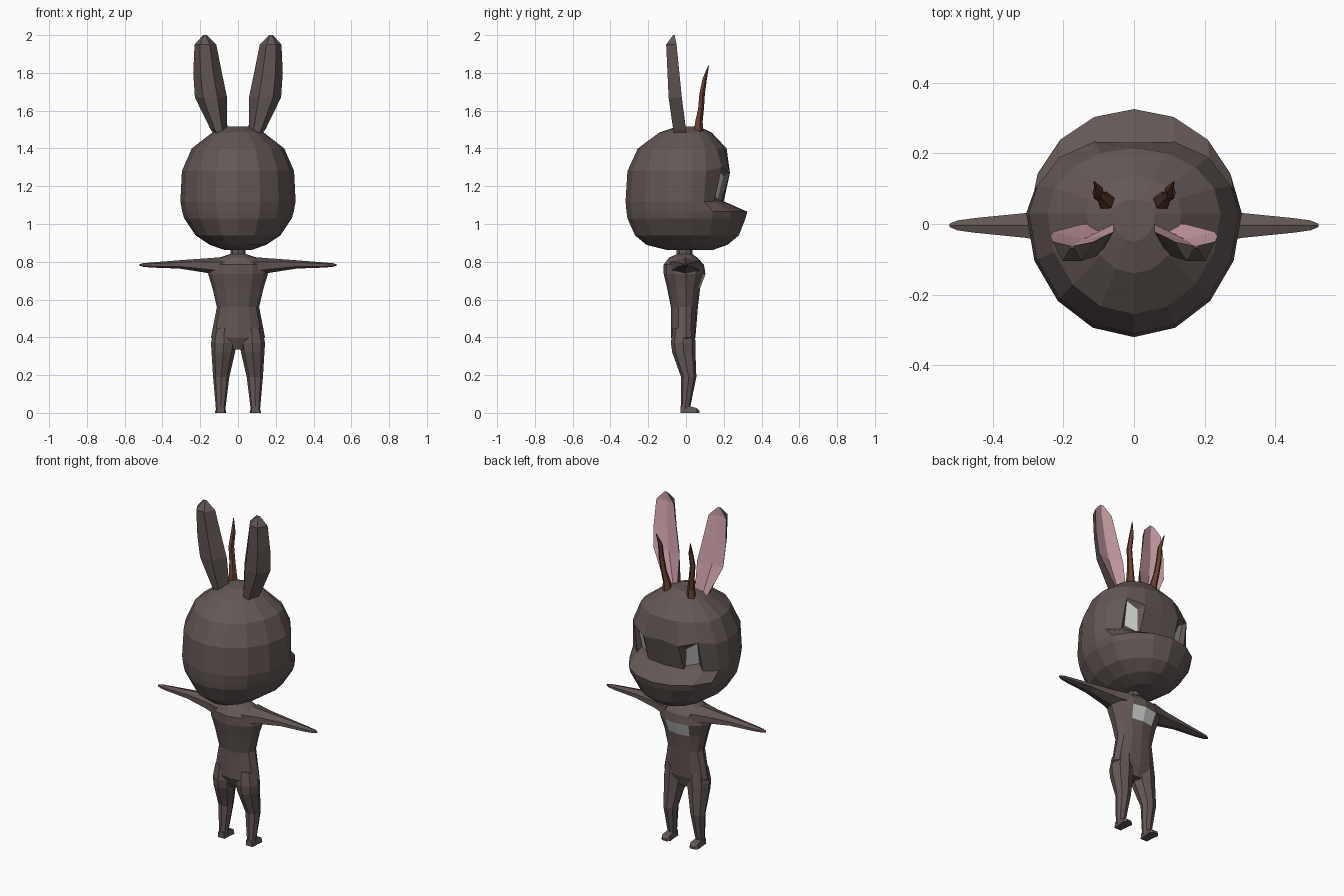
import bpy, bmesh
from math import sin, cos, pi
from mathutils import Vector

cube = bpy.data.objects.get("Cube")
if cube:
    bpy.data.objects.remove(cube)


def material(name, rgb):
    m = bpy.data.materials.new(name)
    m.use_nodes = True
    m.diffuse_color = (*rgb, 1)
    m.node_tree.nodes["Principled BSDF"].inputs["Base Color"].default_value = (*rgb, 1)
    return m


FUR = material("dark fur", (0.125, 0.097, 0.092))
PALE = material("pale grey", (0.6, 0.62, 0.6))
PINK = material("inner ear pink", (0.66, 0.38, 0.43))
HORN = material("horn brown", (0.14, 0.055, 0.03))


def loft(rings):
    """Skin a list of point rings and close both ends."""
    bm = bmesh.new()
    rows = [[bm.verts.new(p) for p in ring] for ring in rings]
    n = len(rows[0])
    for a, b in zip(rows, rows[1:]):
        for i in range(n):
            j = (i + 1) % n
            bm.faces.new((a[i], a[j], b[j], b[i]))
    bm.faces.new(rows[0])
    bm.faces.new(rows[-1])
    bmesh.ops.recalc_face_normals(bm, faces=bm.faces)
    return bm


def finish(bm, name, mats, mirror=False):
    me = bpy.data.meshes.new(name)
    bm.to_mesh(me)
    bm.free()
    for m in mats:
        me.materials.append(m)
    ob = bpy.data.objects.new(name, me)
    bpy.context.collection.objects.link(ob)
    if mirror:
        ob.modifiers.new("Mirror", 'MIRROR').use_mirror_merge = False
    return ob


def oval(z, w, back, front, n, cy=0.0, cx=0.0):
    """Horizontal ring with different depth behind and ahead of cy."""
    pts = []
    for i in range(n):
        a = 2 * pi * i / n
        depth = front - cy if cos(a) > 0 else cy - back
        pts.append((cx + w * sin(a), cy + depth * cos(a), z))
    return pts


# Head: stacked rings, with the muzzle pushed forward low down
head_rings = [
    (0.862, 0.07, -0.10, 0.14), (0.89, 0.15, -0.21, 0.22),
    (0.94, 0.225, -0.27, 0.28), (1.03, 0.285, -0.31, 0.315),
    (1.065, 0.295, -0.315, 0.325), (1.12, 0.305, -0.32, 0.20),
    (1.28, 0.297, -0.31, 0.23), (1.40, 0.245, -0.255, 0.215),
    (1.485, 0.135, -0.14, 0.135), (1.515, 0.06, -0.05, 0.07)]
bm = loft([oval(*r, 16, 0.03) for r in head_rings])

# Brow corners overhang the eyes
for v in bm.verts:
    if abs(v.co.z - 1.28) < 0.01 and v.co.y > 0.1 and 0.1 < abs(v.co.x) < 0.25:
        v.co.y += 0.018
        v.co.z += 0.02 if abs(v.co.x) > 0.15 else -0.01

# Eyes: sunken slanted faces between brow and muzzle
eyes = []
for f in bm.faces:
    c = f.calc_center_median()
    if 1.13 < c.z < 1.27 and c.y > 0.1 and 0.12 < abs(c.x) < 0.2:
        eyes.append(f)
bmesh.ops.inset_individual(bm, faces=eyes, thickness=0.012, depth=-0.02)
for f in eyes:
    f.material_index = 1
    c = f.calc_center_median()
    side = 1 if c.x > 0 else -1
    for v in f.verts:
        inner = abs(v.co.x) < abs(c.x)
        if v.co.z > c.z and inner:
            v.co += Vector((side * 0.028, -0.012, -0.015))
        elif v.co.z < c.z and not inner:
            v.co += Vector((-side * 0.012, 0.006, 0.025))
finish(bm, "head", [FUR, PALE])

# Torso with pale chest patch
torso_rings = [
    (0.335, 0.05, -0.05, 0.03), (0.40, 0.143, -0.08, 0.05),
    (0.56, 0.112, -0.08, 0.063), (0.66, 0.135, -0.10, 0.075),
    (0.735, 0.158, -0.118, 0.103), (0.785, 0.15, -0.118, 0.095),
    (0.822, 0.10, -0.09, 0.06), (0.84, 0.045, -0.05, 0.035)]
bm = loft([oval(*r, 12) for r in torso_rings])
for f in bm.faces:
    c = f.calc_center_median()
    if 0.67 < c.z < 0.74 and c.y > 0.05 and abs(c.x) < 0.07:
        f.material_index = 1
finish(bm, "torso", [FUR, PALE])

# Neck
finish(loft([oval(z, 0.04, -0.05, 0.035, 8) for z in (0.82, 0.89)]), "neck", [FUR])

# Arms: tapered rings running out sideways
arm_rings = [(0.08, 0.775, 0.05, 0.095), (0.17, 0.78, 0.038, 0.065),
             (0.31, 0.786, 0.022, 0.04), (0.45, 0.783, 0.014, 0.024),
             (0.50, 0.783, 0.01, 0.016), (0.522, 0.783, 0.004, 0.005)]
bm = loft([[(x, -0.004 + d * sin(pi * k / 3), z + h * cos(pi * k / 3)) for k in range(6)]
           for x, z, h, d in arm_rings])
finish(bm, "arm", [FUR], True)

# Legs
leg_rings = [(0.45, 0.072, 0.055, -0.07, 0.045), (0.37, 0.075, 0.068, -0.08, 0.05),
             (0.32, 0.078, 0.062, -0.073, 0.05), (0.19, 0.089, 0.043, -0.026, 0.055),
             (0.02, 0.092, 0.025, -0.028, 0.02)]
bm = loft([oval(z, w, b, f, 8, (b + f) / 2, cx) for z, cx, w, b, f in leg_rings])
finish(bm, "leg", [FUR], True)

# Feet
foot_rings = [(-0.028, 0.022, 0.035), (0.02, 0.025, 0.035), (0.055, 0.03, 0.026),
              (0.072, 0.016, 0.012)]
bm = loft([[(0.092 - w, y, 0), (0.092 + w, y, 0), (0.092 + w * 0.8, y, h), (0.092 - w * 0.8, y, h)]
           for y, w, h in foot_rings])
finish(bm, "foot", [FUR], True)

# Ears: ridged back, folded pink front
ear_rings = [(1.46, 0.065, 0.115, 0.0, -0.06), (1.50, 0.057, 0.145, 0.0, -0.068),
             (1.67, 0.058, 0.228, -0.022, -0.092), (1.80, 0.085, 0.237, -0.035, -0.098),
             (1.95, 0.115, 0.23, -0.05, -0.105), (2.0, 0.165, 0.185, -0.06, -0.068)]
bm = loft([[(xi, yf, z), (xi * 0.5 + xo * 0.5, yf - (yf - yb) * 0.3, z), (xo, yf, z),
            (xi * 0.25 + xo * 0.75, yb, z), (xi * 0.7 + xo * 0.3, yb, z)]
           for z, xi, xo, yf, yb in ear_rings])
for f in bm.faces:
    f.material_index = 1 if f.normal.y > 0.3 else 0
finish(bm, "ear", [FUR, PINK], True)

# Horns: thin wavy spikes
horn_rings = [(1.47, 0.078, 0.064, 0.03), (1.54, 0.08, 0.066, 0.022),
              (1.61, 0.092, 0.078, 0.017), (1.69, 0.103, 0.084, 0.016),
              (1.77, 0.1, 0.098, 0.013), (1.84, 0.113, 0.12, 0.002)]
bm = loft([oval(z, r, y - r, y + r, 5, y, x) for z, x, y, r in horn_rings])
finish(bm, "horn", [HORN], True)
